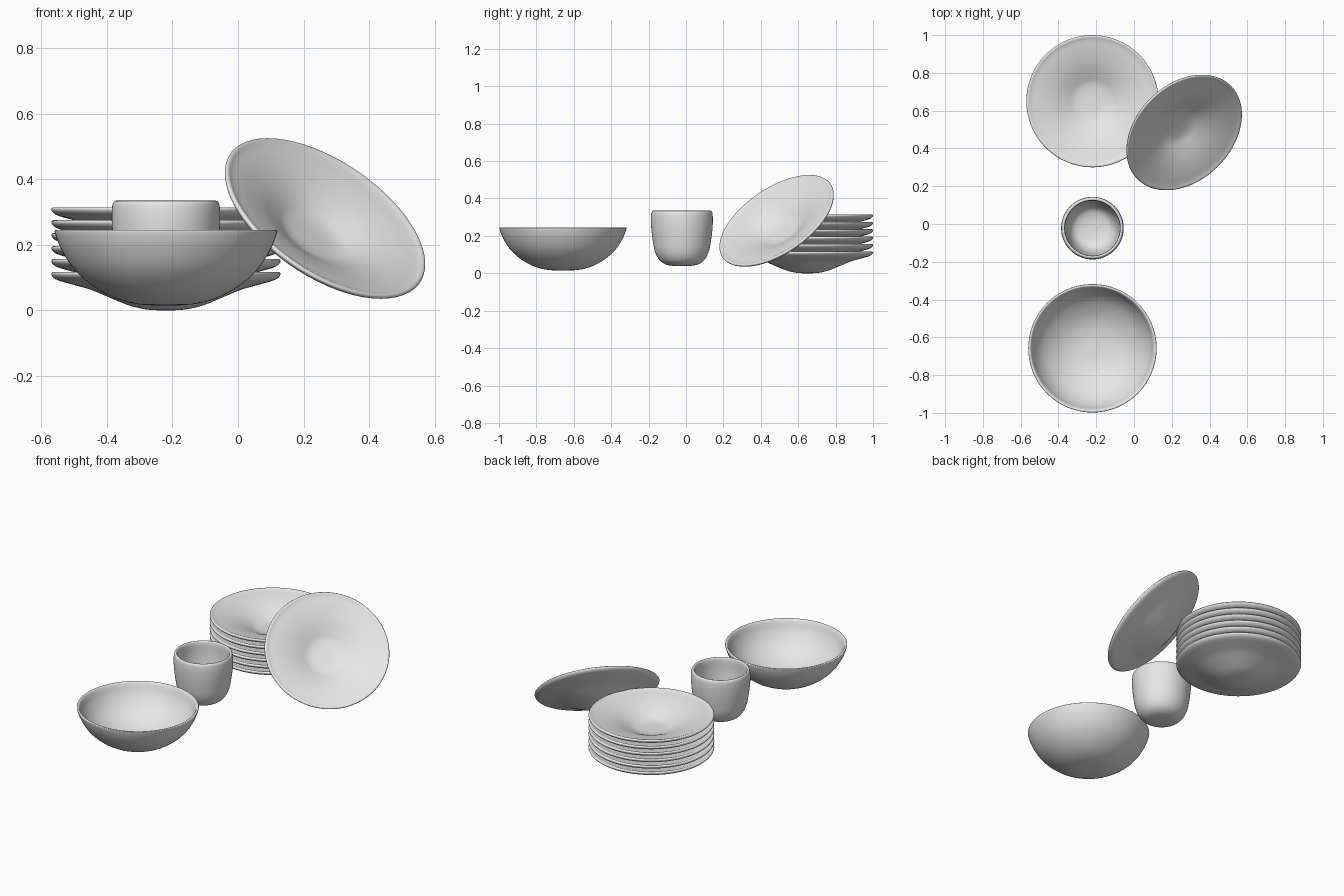
import bpy, bmesh, math
from mathutils import Vector
from mathutils.geometry import interpolate_bezier

cube = bpy.data.objects.get("Cube")
if cube:
    bpy.data.objects.remove(cube, do_unlink=True)

glaze = bpy.data.materials.new("white_glaze")
glaze.use_nodes = True
glaze.diffuse_color = (0.8, 0.8, 0.8, 1)
bsdf = next(n for n in glaze.node_tree.nodes if n.type == 'BSDF_PRINCIPLED')
bsdf.inputs["Base Color"].default_value = (0.8, 0.8, 0.8, 1)


def smooth_profile(points, steps=4):
    """Round curve through (radius, height) points, level at the axis."""
    p = [Vector((r, 0, z)) for r, z in points]
    tangents = [Vector((1, 0, 0))]
    tangents += [(b - a).normalized() for a, b in zip(p, p[2:])]
    tangents.append(Vector((-1, 0, 0)))
    out = [p[0]]
    for i in range(len(p) - 1):
        reach = (p[i + 1] - p[i]).length / 3
        out += interpolate_bezier(p[i], p[i] + tangents[i] * reach,
                                  p[i + 1] - tangents[i + 1] * reach,
                                  p[i + 1], steps + 1)[1:]
    return out


def lathe(name, points, segments=64):
    """Closed dish spun about z from outside base, over the rim, to inside floor."""
    bm = bmesh.new()
    verts = [bm.verts.new(v) for v in smooth_profile(points)]
    edges = [bm.edges.new(pair) for pair in zip(verts, verts[1:])]
    bmesh.ops.spin(bm, geom=verts + edges, cent=(0, 0, 0), axis=(0, 0, 1),
                   angle=math.tau, steps=segments, use_merge=False)
    bmesh.ops.remove_doubles(bm, verts=bm.verts[:], dist=0.0001)
    bmesh.ops.recalc_face_normals(bm, faces=bm.faces[:])
    mesh = bpy.data.meshes.new(name)
    bm.to_mesh(mesh)
    bm.free()
    mesh.materials.append(glaze)
    return place(name, mesh)


def place(name, mesh):
    obj = bpy.data.objects.new(name, mesh)
    bpy.context.collection.objects.link(obj)
    return obj


# Stack of plates, bottom one on the ground
plate_profile = [(0, 0), (0.055, 0.002), (0.11, 0.014), (0.17, 0.038),
                 (0.23, 0.063), (0.29, 0.08), (0.335, 0.094), (0.35, 0.109),
                 (0.344, 0.117), (0.325, 0.111), (0.27, 0.099), (0.2, 0.078),
                 (0.14, 0.052), (0.1, 0.034), (0.06, 0.027), (0, 0.026)]
plate = lathe("stacked_plate_1", plate_profile)
plate.location = (-0.22, 0.65, 0)
for i in range(1, 6):
    copy = place(f"stacked_plate_{i + 1}", plate.data)
    copy.location = (-0.22, 0.65, 0.0395 * i)

# Plate leaning against the stack
normal = Vector((0.49, -0.49, 0.72)).normalized()
leaning = place("leaning_plate", plate.data)
leaning.rotation_mode = 'QUATERNION'
leaning.rotation_quaternion = normal.to_track_quat('Z', 'Y')
leaning.location = Vector((0.265, 0.485, 0.28)) - normal * 0.109

# Deep bowl
bowl = lathe("bowl", [(0, 0.015), (0.08, 0.018), (0.15, 0.035), (0.22, 0.072),
                      (0.28, 0.125), (0.32, 0.187), (0.34, 0.24),
                      (0.337, 0.245), (0.327, 0.243), (0.305, 0.19),
                      (0.265, 0.133), (0.205, 0.086), (0.14, 0.054),
                      (0.07, 0.038), (0, 0.036)])
bowl.location = (-0.22, -0.658, 0)

# Handleless cup
cup = lathe("cup", [(0, 0.038), (0.05, 0.04), (0.09, 0.049), (0.122, 0.073),
                    (0.145, 0.12), (0.158, 0.19), (0.165, 0.26),
                    (0.164, 0.318), (0.156, 0.334), (0.147, 0.329),
                    (0.145, 0.26), (0.138, 0.19), (0.125, 0.125),
                    (0.1, 0.083), (0.055, 0.066), (0, 0.063)])
cup.location = (-0.22, -0.022, 0)

# Smooth glazed shading
for obj in bpy.context.selected_objects:
    obj.select_set(False)
for obj in (plate, bowl, cup):
    obj.select_set(True)
bpy.context.view_layer.objects.active = plate
bpy.ops.object.shade_smooth_by_angle(angle=math.radians(60))
